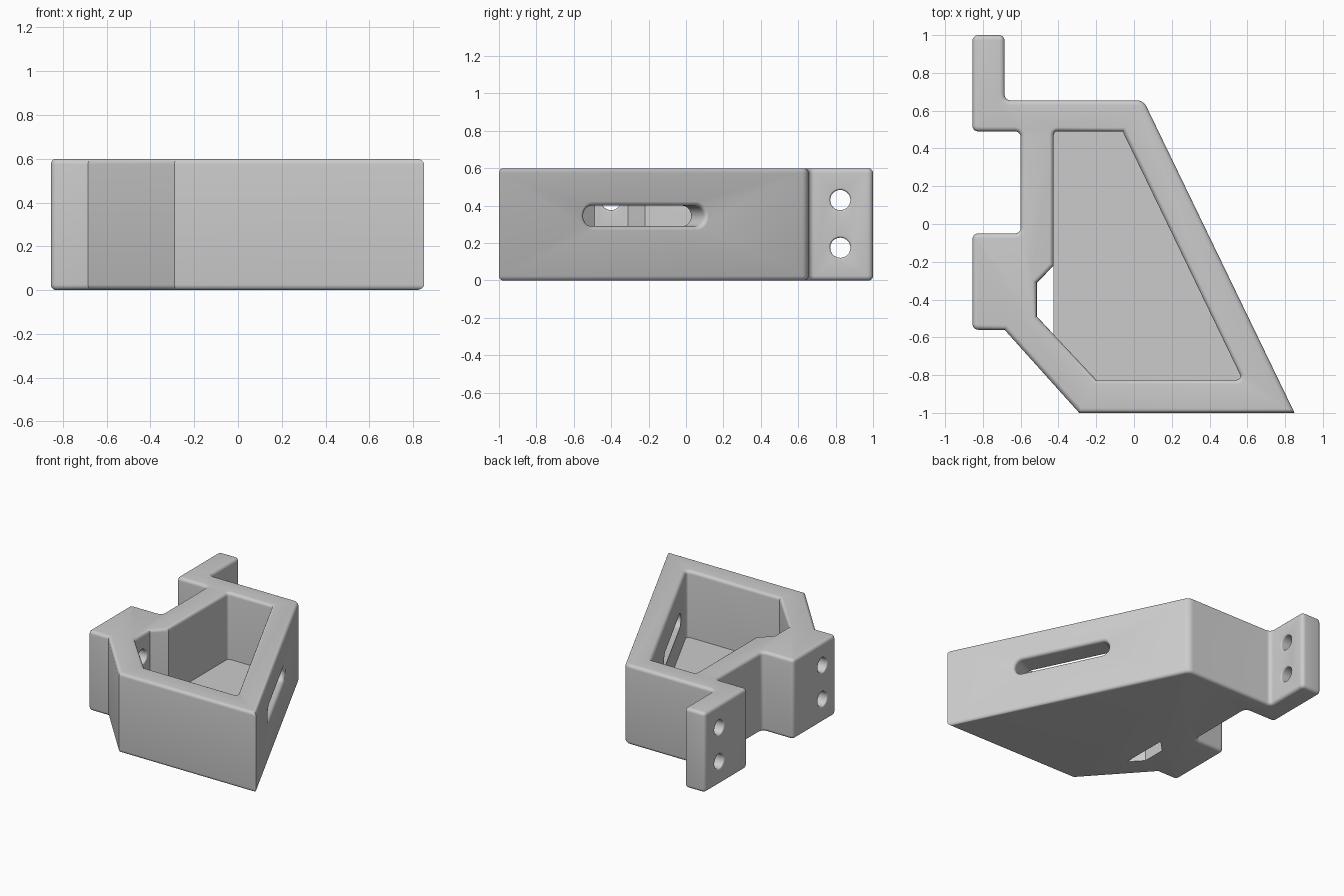
import bpy, bmesh
from math import sin, cos, tan, pi
from mathutils import Vector, Matrix

if "Cube" in bpy.data.objects:
    bpy.data.objects.remove(bpy.data.objects["Cube"])

HEIGHT, FLOOR, FILLET = 0.6, 0.1, 0.025

grey = bpy.data.materials.new("plain grey")
grey.use_nodes = True
GREY = (0.6, 0.6, 0.6, 1)
grey.diffuse_color = GREY
grey.node_tree.nodes["Principled BSDF"].inputs["Base Color"].default_value = GREY


def rounded(points, steps=5):
    """Counter-clockwise outline of (x, y, radius) with the corners rounded."""
    out = []
    for i, (x, y, r) in enumerate(points):
        p = Vector((x, y))
        if not r:
            out.append(p)
            continue
        a = (Vector(points[i - 1][:2]) - p).normalized()
        b = (Vector(points[(i + 1) % len(points)][:2]) - p).normalized()
        half = a.angle(b) / 2
        centre = p + (a + b).normalized() * (r / sin(half))
        start = (p + a * (r / tan(half)) - centre).normalized()
        end = (p + b * (r / tan(half)) - centre).normalized()
        out += [centre + start.slerp(end, k / steps) * r for k in range(steps + 1)]
    return out


def offset(outline, d):
    """Grow the outline by d, with limited mitres at acute corners."""
    out = []
    for i, p in enumerate(outline):
        a = (p - outline[i - 1]).normalized()
        b = (outline[(i + 1) % len(outline)] - p).normalized()
        na, nb = Vector((a.y, -a.x)), Vector((b.y, -b.x))
        m = (na + nb).normalized()
        out.append(p + m * (d * min(1 / max(m.dot(na), 0.1), 1.8)))
    return out


def loft(name, outline, levels, matrix=Matrix.Identity(4)):
    """Stack offset copies of an outline at (height, growth) levels."""
    bm = bmesh.new()
    rings = [[bm.verts.new((p.x, p.y, z)) for p in offset(outline, d)] for z, d in levels]
    n = len(outline)
    for low, high in zip(rings, rings[1:]):
        for i in range(n):
            j = (i + 1) % n
            bm.faces.new((low[i], low[j], high[j], high[i]))
    bm.faces.new(rings[0][::-1])
    bm.faces.new(rings[-1])
    bm.transform(matrix)
    mesh = bpy.data.meshes.new(name)
    bm.to_mesh(mesh)
    bm.free()
    ob = bpy.data.objects.new(name, mesh)
    bpy.context.scene.collection.objects.link(ob)
    mesh.materials.append(grey)
    return ob


def flare(top, r, steps=5):
    """Levels of a cutter whose mouth, just above the surface, rounds outwards."""
    arc = [k / steps * pi / 2 for k in range(steps + 1)]
    return [(top + 0.0005 - r + r * sin(a), r * (1 - cos(a))) for a in arc] + [(top + 0.05, r)]


def cut(body, cutter):
    """Subtract the cutter with the first solver that really cuts."""
    mod = body.modifiers.new(cutter.name, "BOOLEAN")
    mod.operation, mod.object = "DIFFERENCE", cutter
    for solver in ("EXACT", "MANIFOLD", "FLOAT"):
        mod.solver = solver
        bpy.context.view_layer.update()
        result = body.evaluated_get(bpy.context.evaluated_depsgraph_get())
        if len(result.data.polygons) > len(body.data.polygons):
            body.data = bpy.data.meshes.new_from_object(result)
            break
    body.modifiers.clear()
    bpy.data.objects.remove(cutter)


# Bracket body with rounded top and bottom rims
R = 0.03
body_outline = rounded([
    (-0.29, -1, 0), (0.85, -1, 0), (0.05, 0.655, 0.06), (-0.685, 0.655, R),
    (-0.685, 1, R), (-0.855, 1, R), (-0.855, 0.49, R), (-0.6, 0.49, R),
    (-0.6, -0.05, R), (-0.855, -0.05, R), (-0.855, -0.56, R), (-0.685, -0.56, 0)])
rim = [(FILLET * (1 - cos(a)), -FILLET * (1 - sin(a))) for a in [k * pi / 10 for k in range(6)]]
body = loft("bracket_body", body_outline, rim + [(HEIGHT - z, d) for z, d in reversed(rim)])

# Open-topped pocket
pocket = rounded([
    (-0.2, -0.825, 0), (0.575, -0.825, 0.02), (-0.06, 0.49, 0), (-0.425, 0.49, 0.02),
    (-0.425, -0.22, 0), (-0.515, -0.31, 0), (-0.515, -0.49, 0)])
cutters = [loft("pocket_cutter", pocket, [(FLOOR, 0)] + flare(HEIGHT, FILLET))]

# Opening through the floor beside the lower pad
opening = rounded([(-0.425, -0.586, 0), (-0.425, -0.22, 0), (-0.515, -0.31, 0), (-0.515, -0.49, 0)])
cutters.append(loft("floor_opening_cutter", offset(opening, -0.001), [(-0.1, 0), (FLOOR + 0.05, 0)]))

# Long slot square to the slanted wall
normal = Vector((1.655, 0.8, 0)).normalized()
up = Vector((0, 0, 1))
place = Matrix((up.cross(normal), up, normal)).transposed().to_4x4()
place.translation = (0.473, -0.22, 0.345)
L, W = 0.358, 0.055
slot = rounded([(x, y, W - 0.0005) for x, y in ((-L, -W), (L, -W), (L, W), (-L, W))], 8)
cutters.append(loft("slot_cutter", slot, [(-0.25, 0)] + flare(0, FILLET), place))

# Screw holes through the two mounting pads
circle = [Vector((cos(k * pi / 16), sin(k * pi / 16))) * 0.054 for k in range(32)]
for pad, y, length in (("upper", 0.825, 0.17), ("lower", -0.4, 0.34)):
    for z in (0.175, 0.43):
        mouth = flare(length / 2, 0.012)
        levels = [(-h, d) for h, d in reversed(mouth)] + mouth
        turn = Matrix.Translation((-0.855 + length / 2, y, z)) @ Matrix.Rotation(pi / 2, 4, "Y")
        cutters.append(loft(pad + "_screw_hole_cutter", circle, levels, turn))

for cutter in cutters:
    cut(body, cutter)

# Smooth the fillets, keep the corners crisp
bpy.context.view_layer.objects.active = body
bpy.ops.object.select_all(action="DESELECT")
body.select_set(True)
bpy.ops.object.shade_smooth_by_angle(angle=pi / 6)
